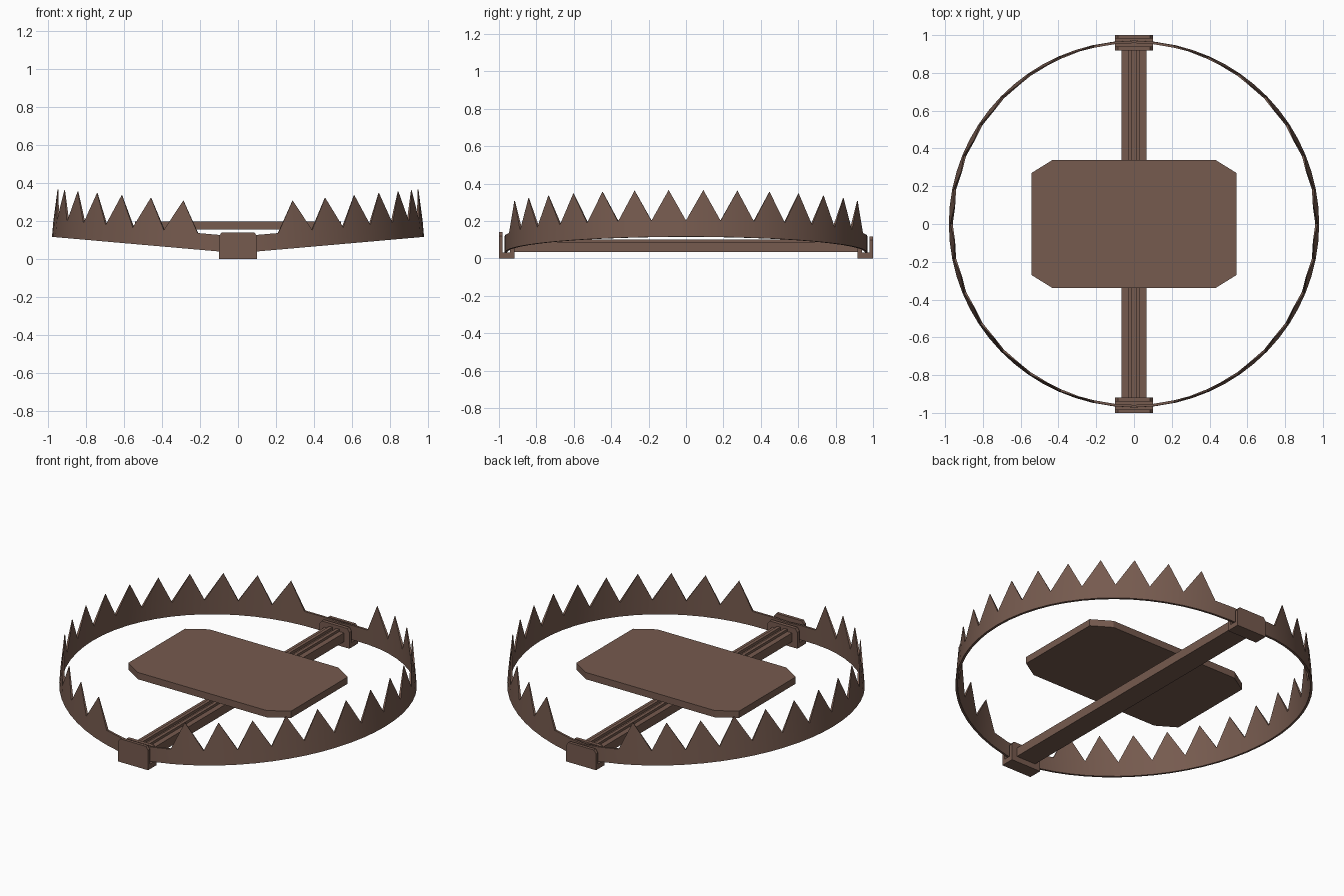
import bpy, bmesh, math
from mathutils import Matrix

if "Cube" in bpy.data.objects:
    bpy.data.objects.remove(bpy.data.objects["Cube"])

iron = bpy.data.materials.new("rusty brown iron")
iron.diffuse_color = (0.18, 0.103, 0.077, 1)
iron.use_nodes = True
iron.node_tree.nodes["Principled BSDF"].inputs["Base Color"].default_value = iron.diffuse_color


def finish(name, bm):
    bmesh.ops.recalc_face_normals(bm, faces=bm.faces)
    me = bpy.data.meshes.new(name)
    bm.to_mesh(me)
    bm.free()
    me.materials.append(iron)
    ob = bpy.data.objects.new(name, me)
    bpy.context.collection.objects.link(ob)
    return ob


def prism(name, pts, axis, a, b):
    """Extrude an outline: axis 'z' uses (x, y) points, axis 'y' uses (x, z)."""
    bm = bmesh.new()
    put = (lambda p, t: (p[0], p[1], t)) if axis == 'z' else (lambda p, t: (p[0], t, p[1]))
    lo = [bm.verts.new(put(p, a)) for p in pts]
    hi = [bm.verts.new(put(p, b)) for p in pts]
    n = len(pts)
    bm.faces.new(lo)
    bm.faces.new(hi)
    for i in range(n):
        bm.faces.new((lo[i], lo[(i + 1) % n], hi[(i + 1) % n], hi[i]))
    return finish(name, bm)


# Toothed jaws: half rings tilted up about the hinge line
STEP, TEETH, THICK = 5.5, 14, 0.013
BAND, TIP = 0.087, 0.251


def jaw(name, side):
    bm = bmesh.new()
    rows = []
    samples = [(-89.8, BAND), (-83.5, BAND)]
    for i in range(2 * TEETH + 1):
        samples.append((-77 + STEP * i, TIP if i % 2 else BAND))
    samples += [(83.5, BAND), (89.8, BAND)]
    for ang, h in samples:
        c, s = math.cos(math.radians(ang)), math.sin(math.radians(ang))
        inner = THICK if h == BAND else 0.007
        outer = 0 if h == BAND else 0.003
        rows.append([bm.verts.new(((0.984 - d) * c, (0.971 - d) * s, z))
                     for d, z in ((0, 0), (outer, h), (inner, h), (THICK, 0))])
    for r, q in zip(rows, rows[1:]):
        for k in range(4):
            m = (k + 1) % 4
            bm.faces.new((r[k], r[m], q[m], q[k]))
    bm.faces.new(rows[0])
    bm.faces.new(rows[-1])
    bm.transform(Matrix.Translation((0, 0, 0.03)) @ Matrix.Rotation(math.radians(-5), 4, 'Y'))
    bm.transform(Matrix.Scale(side, 4, (1, 0, 0)))
    ob = finish(name, bm)
    bpy.ops.object.select_all(action='DESELECT')
    ob.select_set(True)
    bpy.context.view_layer.objects.active = ob
    bpy.ops.object.shade_smooth_by_angle(angle=math.radians(35))


jaw("right_jaw", 1)
jaw("left_jaw", -1)

# Cross bar with stepped ridge and centre groove
half = [(0.065, 0.033), (0.065, 0.086), (0.033, 0.086), (0.033, 0.1), (0.013, 0.1), (0.013, 0.084)]
prism("cross_bar", half + [(-x, z) for x, z in reversed(half)], 'y', -0.93, 0.93)

# Hinge brackets: base, outer and inner cheeks with clipped corners
for label, s in (("front", -1), ("back", 1)):
    def cheek(top):
        h = [(0.1, 0), (0.1, top - 0.02), (0.085, top)]
        return h + [(-x, z) for x, z in reversed(h)]
    prism(label + "_bracket_outer", cheek(0.14 if s < 0 else 0.118), 'y', s * 0.981, s * 1.0)
    prism(label + "_bracket_inner", cheek(0.118), 'y', s * 0.918, s * 0.94)
    prism(label + "_bracket_base", [(-0.1, 0), (0.1, 0), (0.1, 0.03), (-0.1, 0.03)],
          'y', s * 0.918, s * 1.0)

# Pressure plate with clipped corners
plate = [(0.43, -0.34), (0.543, -0.27), (0.543, 0.27), (0.43, 0.34)]
prism("pressure_plate", plate + [(-x, y) for x, y in reversed(plate)], 'z', 0.155, 0.196)
